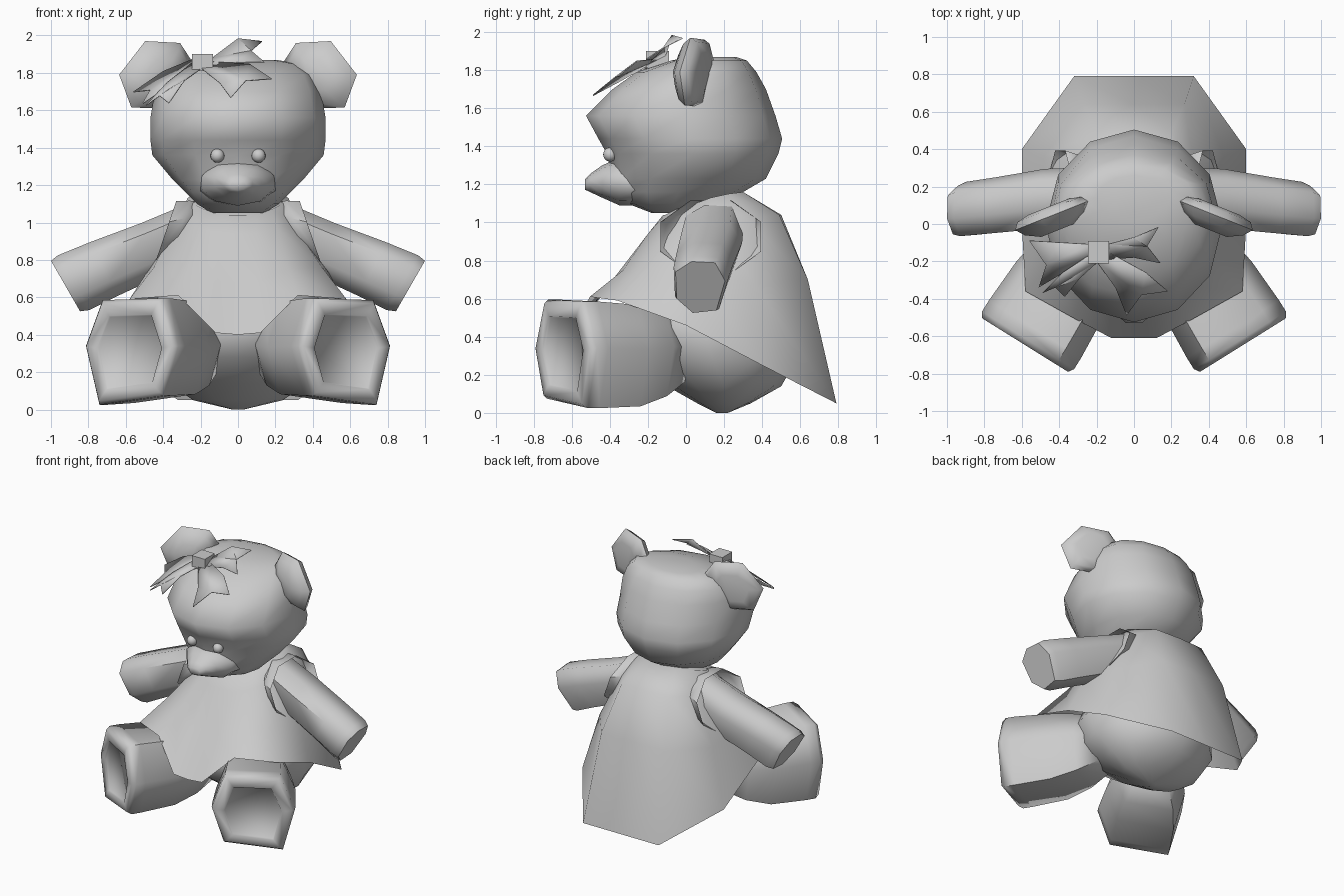
import bpy, bmesh
from math import sin, cos, pi, radians
from mathutils import Vector as V

if "Cube" in bpy.data.objects:
    bpy.data.objects.remove(bpy.data.objects["Cube"])


def finish(name, bm, angle=60):
    bmesh.ops.recalc_face_normals(bm, faces=bm.faces)
    me = bpy.data.meshes.new(name)
    bm.to_mesh(me)
    bm.free()
    ob = bpy.data.objects.new(name, me)
    bpy.context.collection.objects.link(ob)
    me.shade_smooth()
    me.set_sharp_from_angle(angle=radians(angle))
    return ob


def loft(name, rings, cap0=True, cap1=True, sx=1, angle=60):
    """Skin closed rings of equal length; sx=-1 mirrors across x."""
    bm = bmesh.new()
    vs = [[bm.verts.new((p[0] * sx, p[1], p[2])) for p in r] for r in rings]
    for a, b in zip(vs, vs[1:]):
        n = len(a)
        for i in range(n):
            bm.faces.new((a[i], a[(i + 1) % n], b[(i + 1) % n], b[i]))
    if cap0:
        bm.faces.new(vs[0])
    if cap1:
        bm.faces.new(vs[-1])
    return finish(name, bm, angle)


def level_ring(z, front, back, rx, n=12):
    """Horizontal oval between two y values."""
    cy, ry = (front + back) / 2, (back - front) / 2
    return [(rx * sin(2 * pi * i / n), cy - ry * cos(2 * pi * i / n), z) for i in range(n)]


def frame_ring(c, u, v, pts):
    """Ring of (a, b) points in the plane spanned by u and v around c."""
    return [V(c) + V(u) * a + V(v) * b for a, b in pts]


def circle(n, start=0):
    return [(cos(start + 2 * pi * i / n), sin(start + 2 * pi * i / n)) for i in range(n)]


def mirror_ring(half):
    """Half ring from front centre to back centre, closed by its mirror image."""
    return half + [(-x, y, z) for x, y, z in half[-2:0:-1]]


# Head
loft("head", [level_ring(*r) for r in (
    (1.05, -.18, .08, .14), (1.10, -.31, .18, .22), (1.16, -.38, .30, .28),
    (1.23, -.39, .42, .35), (1.36, -.415, .485, .458), (1.44, -.46, .505, .468),
    (1.56, -.525, .47, .468), (1.70, -.385, .42, .445), (1.79, -.26, .37, .405),
    (1.85, -.08, .32, .33), (1.87, .02, .26, .2))], angle=120)

# Muzzle, blended into the lower face
loft("muzzle", [frame_ring((0, y, z), (rx, 0, 0), (0, 0, rz), circle(10, pi / 2))
                for y, z, rx, rz in ((-.17, 1.19, .225, .10), (-.35, 1.215, .2, .125),
                                     (-.44, 1.215, .13, .085), (-.5, 1.208, .08, .05),
                                     (-.53, 1.20, .045, .028))], angle=120)

# Dress, draped over the legs and trailing at the back
loft("dress", [mirror_ring(h) for h in (
    [(0, -.12, 1.04), (.1, -.11, 1.04), (.18, -.05, 1.07), (.24, .05, 1.10),
     (.27, .13, 1.13), (.24, .22, 1.15), (.12, .3, 1.16), (0, .3, 1.16)],
    [(0, -.2, .94), (.1, -.2, .94), (.21, -.13, .97), (.29, -.03, 1.0),
     (.33, .13, 1.0), (.32, .32, 1.02), (.2, .49, 1.04), (0, .5, 1.04)],
    [(0, -.4, .68), (.11, -.4, .68), (.27, -.33, .75), (.45, -.2, .76),
     (.49, .06, .73), (.48, .36, .68), (.27, .64, .7), (0, .64, .7)],
    [(0, -.61, .4), (.12, -.61, .41), (.32, -.505, .61), (.58, -.36, .59),
     (.6, .0, .46), (.6, .4, .25), (.32, .79, .05), (0, .79, .05)])], cap1=False)

# Seat of the body below the dress
loft("lower_body", [level_ring(*r) for r in (
    (0, .16, .22, .03), (.05, .06, .34, .24), (.14, -.1, .50, .37),
    (.28, -.3, .58, .47), (.45, -.38, .56, .49), (.62, -.28, .52, .42))], angle=120)

for sx, side in ((1, "right"), (-1, "left")):
    # Ears: six-sided cushions turned outwards
    rim = [(-.21, .07), (-.14, .17), (.06, .18), (.21, 0), (.14, -.175), (-.03, -.18)]
    u, nrm = V((.93, -.37, 0)), V((-.37, -.93, 0))
    c = V((.44, .045, 1.79))
    loft("ear_" + side, [frame_ring(c + nrm * d, u * s, (0, 0, s), rim)
                         for d, s in ((-.05, .55), (-.035, .88), (0, 1), (.045, .82), (.085, .45))],
         sx=sx)

    # Eyes
    bm = bmesh.new()
    bmesh.ops.create_uvsphere(bm, u_segments=16, v_segments=10, radius=.037)
    bmesh.ops.translate(bm, verts=bm.verts, vec=(.11 * sx, -.398, 1.357))
    finish("eye_" + side, bm)

    # Legs with a slightly recessed pad on each sole
    n, u, up = V((.53, -.85, 0)), V((.85, .53, 0)), V((0, 0, 1))
    sole = [(.295, .02), (.19, .265), (-.19, .275), (-.285, .02), (-.2, -.245), (.21, -.295)]
    foot = V((.578, -.65, .32))
    steps = ((-.68, .6, .02), (-.54, .82, .01), (-.36, .95, -.005), (-.1, 1.0, 0),
             (-.03, 1.0, 0), (0, .93, 0), (0, .7, -.005), (-.012, .68, -.005))
    loft("leg_" + side, [frame_ring(foot + n * d + up * dz, u * s, up * s, sole)
                         for d, s, dz in steps], sx=sx, angle=70)

    # Arms
    hand = [(1, .25), (.6, .95), (-.35, 1), (-1, .6), (-.95, -.45), (-.3, -1), (.65, -.9)]
    loft("arm_" + side, [frame_ring(c, (0, w, 0), V(v) * h, hand) for c, w, v, h in (
        ((.24, .15, .95), .15, (.35, 0, .94), .15),
        ((.46, .135, .858), .16, (.4, 0, .92), .15),
        ((.72, .10, .75), .15, (.45, 0, .89), .162),
        ((.88, .08, .678), .145, (.5, 0, .87), .168),
        ((.922, .075, .66), .13, (.5, 0, .87), .155))], sx=sx)

    # Short open flared sleeves
    loft("sleeve_" + side, [frame_ring(c, (0, ry, 0), v, circle(8, pi / 8)) for c, ry, v in (
        ((.23, .15, 1.0), .16, (.0, 0, .12)),
        ((.31, .135, .955), .25, (-.06, 0, .175)),
        ((.395, .13, .925), .285, (-.07, 0, .205)))], cap0=False, cap1=False, sx=sx)

# Bow knot
bm = bmesh.new()
bmesh.ops.create_cube(bm, size=1)
bmesh.ops.scale(bm, verts=bm.verts, vec=(.11, .12, .09))
bmesh.ops.translate(bm, verts=bm.verts, vec=(-.19, -.15, 1.855))
finish("bow_knot", bm, 30)

# Bow ribbons: folded swallow-tailed pieces
# (two base points, edge point, tip, notch, tip, edge point)
ribbons = (
    ((-.14, -.19, 1.84), (-.14, -.11, 1.88), (0, -.075, 1.985), (.13, -.02, 1.97),
     (.07, -.12, 1.92), (.14, -.21, 1.86), (0, -.18, 1.86)),
    ((-.2, -.2, 1.83), (-.14, -.15, 1.86), (.06, -.26, 1.85), (.18, -.36, 1.77),
     (.04, -.38, 1.76), (-.04, -.49, 1.67), (-.1, -.34, 1.75)),
    ((-.23, -.19, 1.84), (-.23, -.11, 1.88), (-.4, -.1, 1.81), (-.56, -.09, 1.70),
     (-.47, -.22, 1.71), (-.51, -.34, 1.64), (-.36, -.25, 1.74)),
    ((-.19, -.2, 1.83), (-.24, -.17, 1.86), (-.38, -.26, 1.75), (-.49, -.37, 1.63),
     (-.42, -.34, 1.68), (-.37, -.39, 1.64), (-.29, -.29, 1.76)))
for i, pts in enumerate(ribbons):
    bm = bmesh.new()
    a, b, e1, t1, notch, t2, e2 = [bm.verts.new(p) for p in pts]
    for f in ((a, b, notch), (b, e1, notch), (e1, t1, notch), (a, notch, e2), (e2, notch, t2)):
        bm.faces.new(f)
    ob = finish("bow_ribbon_%d" % (i + 1), bm, 30)
    m = ob.modifiers.new("thickness", 'SOLIDIFY')
    m.thickness = .006
